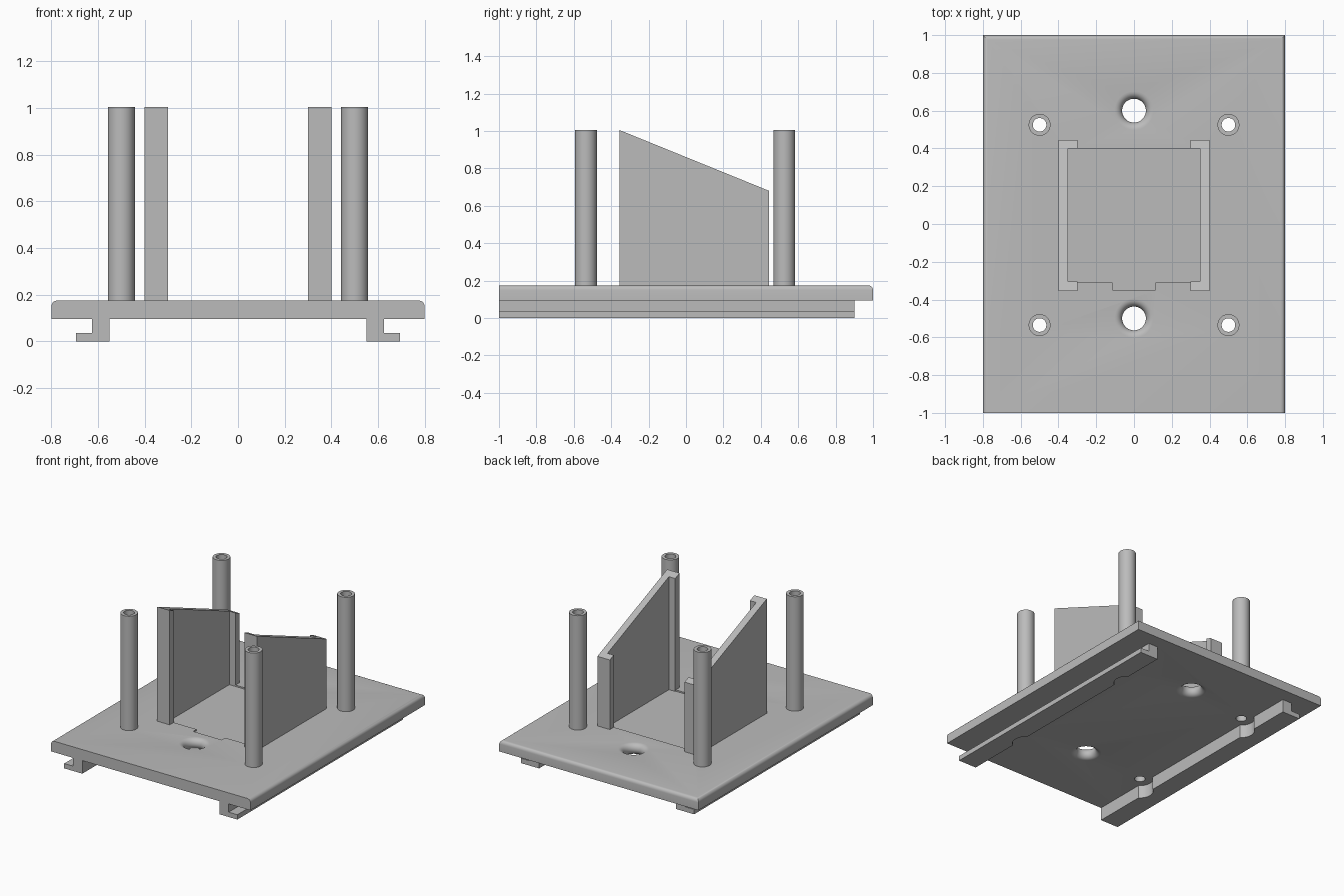
import bpy, bmesh
from math import cos, sin, pi, radians
from mathutils import Vector

cube = bpy.data.objects.get("Cube")
if cube:
    bpy.data.objects.remove(cube, do_unlink=True)

grey = bpy.data.materials.new("plain grey")
grey.use_nodes = True
COLOUR = (0.5, 0.5, 0.5, 1)
grey.diffuse_color = COLOUR
grey.node_tree.nodes["Principled BSDF"].inputs["Base Color"].default_value = COLOUR

BOTTOM, TOP, HIGH = 0.095, 0.175, 1.005
POSTS = [(x, y) for x in (-0.5, 0.5) for y in (-0.535, 0.525)]
BORE = 0.036


def finish(name, bm):
    bmesh.ops.recalc_face_normals(bm, faces=bm.faces)
    mesh = bpy.data.meshes.new(name)
    bm.to_mesh(mesh)
    bm.free()
    mesh.materials.append(grey)
    ob = bpy.data.objects.new(name, mesh)
    bpy.context.collection.objects.link(ob)
    return ob


def prism(points, depth):
    """Extrude a closed 3D outline along the depth vector."""
    bm = bmesh.new()
    face = bm.faces.new([bm.verts.new(p) for p in points])
    new = bmesh.ops.extrude_face_region(bm, geom=[face])["geom"]
    bmesh.ops.translate(bm, vec=depth,
                        verts=[v for v in new if isinstance(v, bmesh.types.BMVert)])
    return bm


def lathe(name, profile, x, y, closed=False, steps=32):
    """Revolve (radius, z) points about a vertical axis."""
    bm = bmesh.new()
    verts = [bm.verts.new((r, 0, z)) for r, z in profile]
    edges = [bm.edges.new(pair) for pair in zip(verts, verts[1:])]
    if closed:
        edges.append(bm.edges.new((verts[-1], verts[0])))
    bmesh.ops.spin(bm, geom=verts + edges, cent=(0, 0, 0), axis=(0, 0, 1),
                   angle=2 * pi, steps=steps)
    bmesh.ops.remove_doubles(bm, verts=bm.verts, dist=1e-5)
    bmesh.ops.translate(bm, verts=bm.verts, vec=(x, y, 0))
    return finish(name, bm)


def cut(ob, cutters):
    """Subtract the cutters and discard them."""
    bpy.context.view_layer.objects.active = ob
    for c in cutters:
        c.hide_render = True
        mod = ob.modifiers.new("cut", 'BOOLEAN')
        mod.operation, mod.solver, mod.object = 'DIFFERENCE', 'EXACT', c
        bpy.ops.object.modifier_apply(modifier=mod.name)
        bpy.data.objects.remove(c, do_unlink=True)


# Base plate, top edges rounded on the sides and the back
bm = prism([(-0.8, -1, BOTTOM), (0.8, -1, BOTTOM), (0.8, 1, BOTTOM), (-0.8, 1, BOTTOM)],
           (0, 0, TOP - BOTTOM))
rounded = [e for e in bm.edges
           if all(v.co.z > BOTTOM + 0.01 for v in e.verts)
           and not all(v.co.y < 0 for v in e.verts)]
bmesh.ops.bevel(bm, geom=rounded, offset=0.025, segments=5, profile=0.5, affect='EDGES')
plate = finish("base_plate", bm)

# Shallow pocket with a front notch
pocket = [(-0.35, 0.4), (-0.35, -0.31), (-0.115, -0.31), (-0.115, -0.35),
          (0.115, -0.35), (0.115, -0.31), (0.35, -0.31), (0.35, 0.4)]
cutters = [finish("pocket_cutter", prism([(x, y, TOP - 0.01) for x, y in pocket],
                                         (0, 0, 0.1)))]

# Post bores and the two round-lipped screw holes
for x, y in POSTS:
    cutters.append(lathe("bore_cutter", [(0, 0), (BORE, 0), (BORE, 0.3), (0, 0.3)], x, y))
mid, lip = (BOTTOM + TOP) / 2, (TOP - BOTTOM) / 2
arc = [(0.063 + lip * (1 - cos(a)), mid + lip * sin(a))
       for a in (radians(d) for d in range(-90, 91, 15))]
flare = arc[-1][0]
for y in (-0.5, 0.6):
    cutters.append(lathe("screw_cutter",
                         [(0, 0), (flare, 0)] + arc + [(flare, 0.3), (0, 0.3)], 0, y, steps=48))
cut(plate, cutters)
parts = [plate]

# Hollow posts
for x, y in POSTS:
    name = ("left" if x > 0 else "right") + ("_back" if y > 0 else "_front") + "_post"
    parts.append(lathe(name, [(BORE, TOP), (0.058, TOP), (0.058, HIGH), (BORE, HIGH)],
                       x, y, closed=True))

for s, side in ((1, "left"), (-1, "right")):
    # Channel wall with end lips, top cut on a slope
    plan = [(0.3, -0.355), (0.4, -0.355), (0.4, 0.445), (0.3, 0.445),
            (0.3, 0.4), (0.35, 0.4), (0.35, -0.305), (0.3, -0.305)]
    bm = prism([(s * x, y, TOP - 0.01) for x, y in plan], (0, 0, 1))
    slope = Vector((0, 0.8, 0.68 - HIGH))
    bmesh.ops.bisect_plane(bm, geom=bm.verts[:] + bm.edges[:] + bm.faces[:],
                           plane_co=(0, -0.355, HIGH),
                           plane_no=(0, -slope.z, slope.y), clear_outer=True)
    bmesh.ops.holes_fill(bm, edges=[e for e in bm.edges if e.is_boundary])
    parts.append(finish(side + "_wall", bm))

    # L-shaped rail underneath, relieved around the post bores
    section = [(0.55, 0), (0.695, 0), (0.695, 0.035), (0.625, 0.035),
               (0.625, BOTTOM), (0.55, BOTTOM)]
    rail = finish(side + "_rail", prism([(s * x, -1, z) for x, z in section], (0, 1.9, 0)))
    cut(rail, [lathe("relief_cutter", [(0, -0.1), (0.09, -0.1), (0.09, 0.2), (0, 0.2)], x, y)
               for x, y in POSTS if x * s > 0])
    parts.append(rail)

# Smooth the round surfaces, keep the edges sharp
bpy.ops.object.select_all(action='DESELECT')
for ob in parts:
    ob.select_set(True)
bpy.context.view_layer.objects.active = plate
bpy.ops.object.shade_smooth_by_angle(angle=radians(30))
